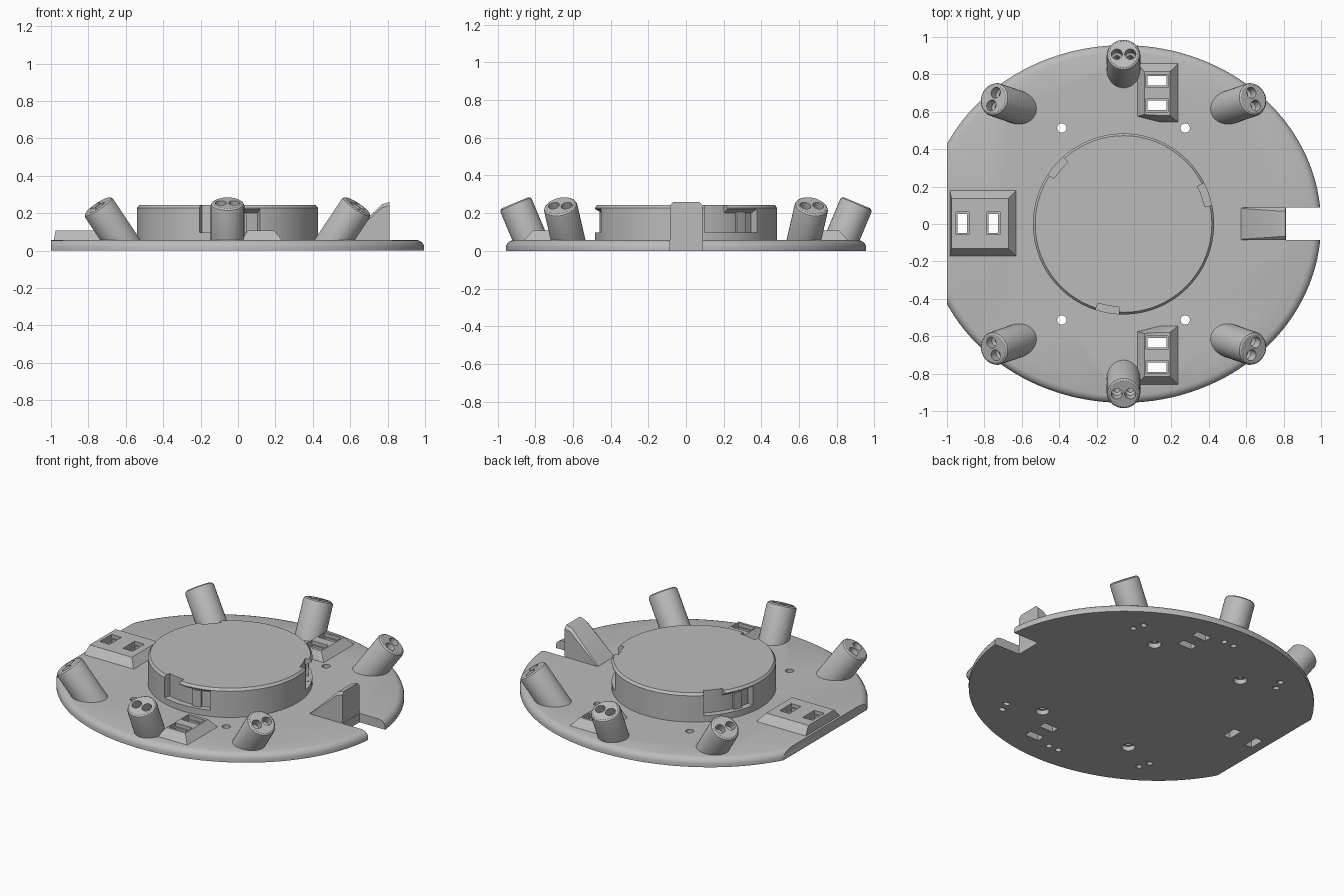
import bpy, bmesh, math
from mathutils import Vector

if "Cube" in bpy.data.objects:
    bpy.data.objects.remove(bpy.data.objects["Cube"])

grey = bpy.data.materials.new("light grey plastic")
grey.use_nodes = True
COLOUR = (0.5, 0.5, 0.5, 1)
grey.diffuse_color = COLOUR
grey.node_tree.nodes["Principled BSDF"].inputs["Base Color"].default_value = COLOUR

CX = -0.056       # axis of the round parts
TOP = 0.058       # plate surface


def loft(bm, rings):
    """Skin a solid through equal-length rings of points and cap both ends."""
    rows = [[bm.verts.new(p) for p in ring] for ring in rings]
    n = len(rows[0])
    faces = [bm.faces.new(rows[0]), bm.faces.new(rows[-1])]
    for a, b in zip(rows, rows[1:]):
        for i in range(n):
            j = (i + 1) % n
            faces.append(bm.faces.new((a[i], a[j], b[j], b[i])))
    bmesh.ops.recalc_face_normals(bm, faces=faces)


def ellipse(rx, ry, z, n=128, cx=CX, cy=0):
    return [(cx + rx * math.cos(t), cy + ry * math.sin(t), z)
            for t in (2 * math.pi * i / n for i in range(n))]


def rect(x0, x1, y0, y1, z):
    return [(x0, y0, z), (x1, y0, z), (x1, y1, z), (x0, y1, z)]


def circle_along(origin, axis, r, d, n=32):
    """Circle of radius r, at distance d along a tilted axis."""
    side = axis.cross(Vector((0, 0, 1))).normalized()
    other = axis.cross(side)
    return [origin + axis * d + r * (side * math.cos(t) + other * math.sin(t))
            for t in (2 * math.pi * i / n for i in range(n))]


def arc_solid(bm, profile, start, end):
    """Sweep an (r, z) profile about the drum axis between two angles."""
    steps = 14
    angles = [math.radians(start + (end - start) * i / steps) for i in range(steps + 1)]
    loft(bm, [[(CX + r * math.cos(t), r * math.sin(t), z) for r, z in profile]
              for t in angles])


def make(name, bm):
    mesh = bpy.data.meshes.new(name)
    bm.to_mesh(mesh)
    bm.free()
    mesh.materials.append(grey)
    ob = bpy.data.objects.new(name, mesh)
    bpy.context.collection.objects.link(ob)
    return ob


def cut(ob, *cutters):
    """Subtract the cutters and bake the result."""
    for c in cutters:
        m = ob.modifiers.new("cut", "BOOLEAN")
        m.operation, m.solver, m.object = "DIFFERENCE", "EXACT", c
    graph = bpy.context.evaluated_depsgraph_get()
    mesh = bpy.data.meshes.new_from_object(ob.evaluated_get(graph))
    ob.modifiers.clear()
    ob.data = mesh


def cutter(name, bm):
    ob = make(name, bm)
    ob.hide_render = True
    helpers.append(ob)
    return ob


helpers, parts = [], []

# Oval plate with a rounded upper rim
bm = bmesh.new()
rim = [(0, 0), (0, 0.022), (0.004, 0.034), (0.012, 0.045), (0.024, 0.053), (0.04, TOP)]
loft(bm, [ellipse(1.056 - d, 0.956 - d, z) for d, z in rim])
plate = make("base_plate", bm)
parts.append(plate)

# Flat left side, cable notch and screw holes
bm = bmesh.new()
loft(bm, [rect(-1.3, -1, -1, 1, z) for z in (-0.1, 0.2)])
loft(bm, [rect(0.812, 1.3, -0.086, 0.088, z) for z in (-0.1, 0.2)])
for sx in (-1, 1):
    for sy in (-1, 1):
        loft(bm, [ellipse(r, r, z, 24, CX + sx * 0.33, sy * 0.513)
                  for r, z in ((0.04, -0.1), (0.04, 0.03), (0.025, 0.03), (0.025, 0.2))])
plate_cut = cutter("plate_cutter", bm)

# Tapered socket blocks
blocks = []
bm = bmesh.new()
loft(bm, [rect(-0.985, -0.63, -0.172, 0.178, 0.03), rect(-0.985, -0.63, -0.172, 0.178, TOP),
          rect(-0.975, -0.672, -0.13, 0.136, 0.108)])
blocks.append(make("left_socket_block", bm))
for s, name in ((1, "back_socket_block"), (-1, "front_socket_block")):
    bm = bmesh.new()
    foot = [(0.02, 0.575), (0.14, 0.545), (0.235, 0.545), (0.235, 0.857), (0.02, 0.857)]
    head = [(0.055, 0.585), (0.14, 0.58), (0.192, 0.58), (0.192, 0.815), (0.055, 0.815)]
    loft(bm, [[(x, s * y, z) for x, y in ring]
              for ring, z in ((foot, 0.03), (foot, TOP), (head, 0.108))])
    blocks.append(make(name, bm))
parts += blocks

# Stepped rectangular openings through the blocks and plate
bm = bmesh.new()
openings = [(-0.918, 0.003, 0.025, 0.05), (-0.752, 0.003, 0.025, 0.05)]
openings += [(0.123, s * y, 0.05, 0.025) for s in (1, -1) for y in (0.765, 0.635)]
for x, y, w, h in openings:
    loft(bm, [rect(x - w - g, x + w + g, y - h - g, y + h + g, z)
              for g, z in ((0, -0.1), (0, 0.085), (0.01, 0.085), (0.01, 0.2))])
openings_cut = cutter("openings_cutter", bm)
for b in blocks:
    cut(b, openings_cut)

# Tilted sensor tubes, each with two stepped bores
tubes, bores = [], bmesh.new()
layout = [("front_tube", 0, -0.908, 0.255, 0, -0.42),
          ("back_tube", 0, 0.908, 0.255, 0, 0.42)]
for sx, side in ((1, "left"), (-1, "right")):
    for sy, end in ((-1, "front"), (1, "back")):
        layout.append((f"{end}_{side}_tube", sx * 0.695, sy * 0.668, 0.24,
                       sx * 0.667, sy * 0.23))
for name, x, y, z, tx, ty in layout:
    head, axis = Vector((CX + x, y, z)), Vector((tx, ty, 1)).normalized()
    bm = bmesh.new()
    loft(bm, [circle_along(head, axis, r, d) for r, d in
              ((0.09, -0.4), (0.09, -0.018), (0.086, -0.007), (0.076, 0))])
    cutoff = bmesh.ops.bisect_plane(bm, geom=bm.verts[:] + bm.edges[:] + bm.faces[:],
                                    plane_co=(0, 0, 0.02), plane_no=(0, 0, -1),
                                    clear_outer=True)
    bmesh.ops.holes_fill(bm, edges=[e for e in bm.edges if e.is_boundary])
    bmesh.ops.recalc_face_normals(bm, faces=bm.faces[:])
    tubes.append(make(name, bm))
    side = axis.cross(Vector((0, 0, 1))).normalized()
    for s in (-1, 1):
        loft(bores, [circle_along(head + side * s * 0.036, axis, r, d, 20) for r, d in
                     ((0.017, -0.4), (0.017, -0.06), (0.03, -0.05), (0.03, 0.1))])
bores_cut = cutter("bores_cutter", bores)
for t in tubes:
    cut(t, bores_cut)
parts += tubes
cut(plate, plate_cut, openings_cut, bores_cut)

# Central drum with three L-shaped bayonet slots
bm = bmesh.new()
loft(bm, [ellipse(r, r, z) for r, z in ((0.484, 0.03), (0.484, 0.228), (0.472, 0.243))])
drum = make("central_drum", bm)
slots, entries, ribs = bmesh.new(), bmesh.new(), bmesh.new()
for a in (12, 132, 252):
    arc_solid(slots, [(0.445, 0.098), (0.55, 0.098), (0.55, 0.262), (0.445, 0.2)], a + 1, a + 39)
    arc_solid(entries, [(0.444, 0.097), (0.55, 0.097), (0.55, 0.3), (0.444, 0.3)], a, a + 15)
    arc_solid(ribs, [(0.44, 0.09), (0.462, 0.09), (0.462, 0.205), (0.44, 0.205)], a + 24, a + 31)
cut(drum, cutter("slot_cutter", slots), cutter("entry_cutter", entries))
parts += [drum, make("bayonet_ribs", ribs)]

# Sloped cable guard ahead of the notch
bm = bmesh.new()
loft(bm, [[(x, -0.086, 0.02), (x, 0.088, 0.02), (x, 0.088, z - c), (x, 0.088 - c, z),
           (x, c - 0.086, z), (x, -0.086, z - c)]
          for x, z, c in ((0.57, 0.055, 0.004), (0.77, 0.248, 0.018), (0.81, 0.26, 0.018))])
parts.append(make("cable_guard", bm))

# Remove the cutters, then smooth the rounded surfaces
for h in helpers:
    bpy.data.objects.remove(h)
bpy.ops.object.select_all(action="DESELECT")
for p in parts:
    p.select_set(True)
bpy.context.view_layer.objects.active = plate
bpy.ops.object.shade_smooth_by_angle(angle=math.radians(30))
